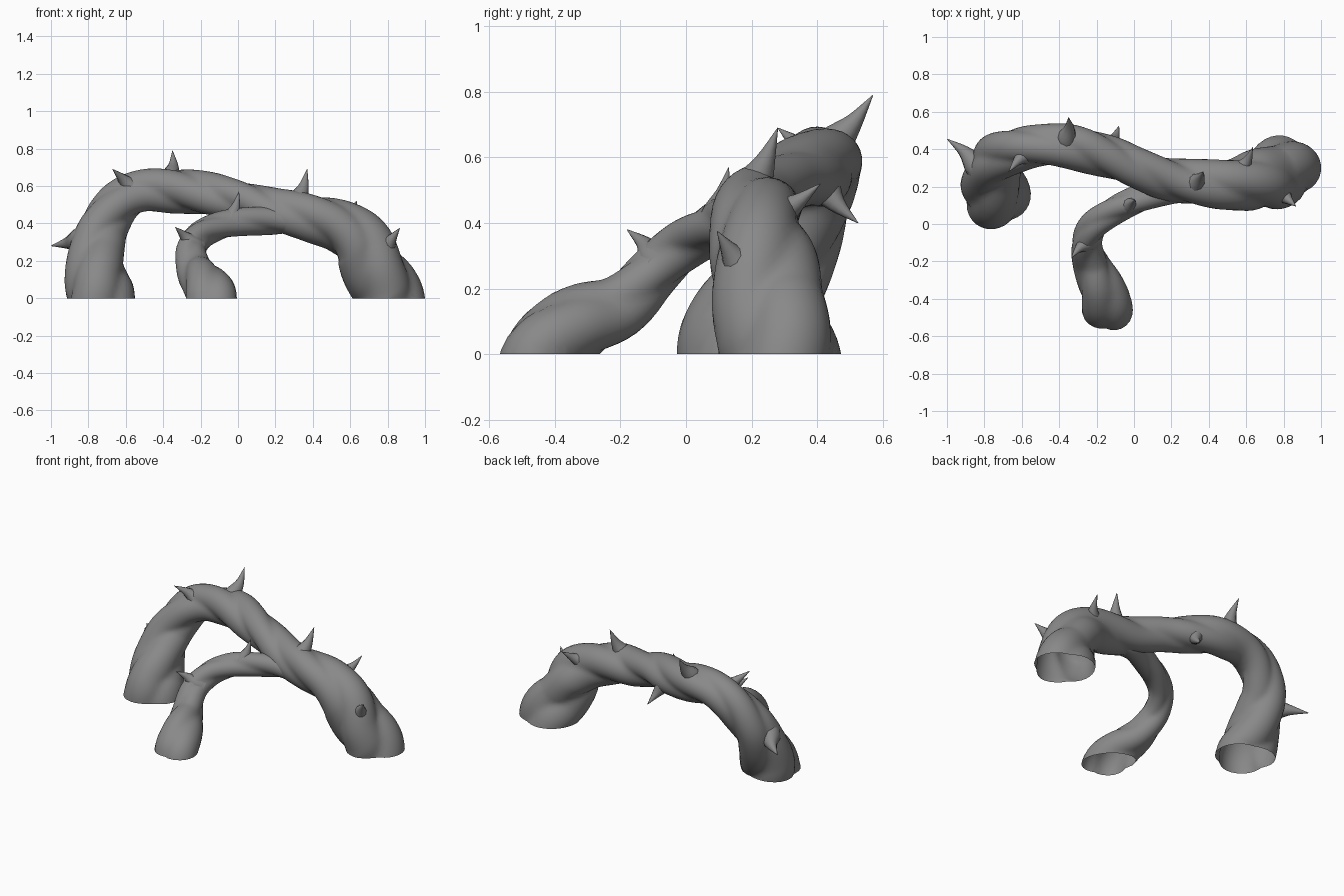
import bpy, bmesh, math
from mathutils import Vector

cube = bpy.data.objects.get("Cube")
if cube:
    bpy.data.objects.remove(cube, do_unlink=True)

bark = bpy.data.materials.new("grey_bark")
bark.use_nodes = True
colour = (0.25, 0.25, 0.25, 1)
bark.diffuse_color = colour
bark.node_tree.nodes["Principled BSDF"].inputs["Base Color"].default_value = colour


def smooth_path(keys, steps):
    """Catmull-Rom through (x, y, z, radius) keys."""
    pts = [Vector(k) for k in keys]
    pts = [2 * pts[0] - pts[1]] + pts + [2 * pts[-1] - pts[-2]]
    out = []
    for a, b, c, d in zip(pts, pts[1:], pts[2:], pts[3:]):
        for i in range(steps):
            t = i / steps
            out.append(0.5 * (2 * b + (c - a) * t + (2 * a - 5 * b + 4 * c - d) * t * t
                              + (3 * b - a - 3 * c + d) * t ** 3))
    return out + [pts[-2]]


def sweep(name, keys, steps, sides, lobe=0.0, twist=0.0, phase=0.0, grounded=False):
    """Sweep a lobed, twisting section along the keys."""
    path = smooth_path(keys, steps)
    bm = bmesh.new()
    rings, travelled, normal = [], 0.0, None
    for i, p in enumerate(path):
        here = p.to_3d()
        before = path[max(i - 1, 0)].to_3d()
        tangent = (path[min(i + 1, len(path) - 1)].to_3d() - before).normalized()
        travelled += (here - before).length
        normal = normal or tangent.orthogonal()
        normal = (normal - tangent * normal.dot(tangent)).normalized()
        side = tangent.cross(normal)
        ring = []
        for j in range(sides):
            angle = math.tau * j / sides
            f = angle - twist * travelled - phase
            # rounded strands meeting in creases, with a slow lumpy swell
            r = p.w * (1 + lobe * (abs(math.cos(1.5 * f)) - 0.64) * 1.3
                       + lobe * 0.25 * math.sin(f + 9 * travelled))
            ring.append(bm.verts.new(here + r * (normal * math.cos(angle) + side * math.sin(angle))))
        rings.append(ring)
    for low, high in zip(rings, rings[1:]):
        for j in range(sides):
            k = (j + 1) % sides
            bm.faces.new((low[j], low[k], high[k], high[j]))
    if grounded:
        # open, hollow feet cut level with the ground
        bmesh.ops.bisect_plane(bm, geom=bm.verts[:] + bm.edges[:] + bm.faces[:],
                               plane_co=(0, 0, 0), plane_no=(0, 0, 1), clear_inner=True)
    else:
        bm.faces.new(rings[-1])
    mesh = bpy.data.meshes.new(name)
    bm.to_mesh(mesh)
    bm.free()
    mesh.materials.append(bark)
    ob = bpy.data.objects.new(name, mesh)
    bpy.context.collection.objects.link(ob)
    bpy.ops.object.select_all(action='DESELECT')
    ob.select_set(True)
    bpy.context.view_layer.objects.active = ob
    bpy.ops.object.shade_smooth_by_angle(angle=math.radians(40))


# Main arch, from the right foot over the top to the left foot
main_keys = [
    (-.735, .15, -.16, .165), (-.735, .15, 0, .176), (-.75, .19, .11, .168),
    (-.755, .28, .25, .145), (-.73, .35, .38, .13), (-.635, .40, .51, .118),
    (-.5, .42, .575, .11), (-.32, .415, .575, .117), (-.15, .365, .55, .113),
    (.02, .295, .52, .105), (.2, .235, .465, .114), (.38, .21, .435, .125),
    (.54, .215, .39, .137), (.66, .23, .30, .158), (.735, .25, .16, .168),
    (.80, .295, .03, .18), (.825, .305, -.13, .175)]
sweep("main_root", main_keys, 7, 36, .15, 5.0, 0.6, True)

# Thinner front branch joining the arch
branch_keys = [
    (-.125, -.46, -.14, .12), (-.14, -.44, -.01, .135), (-.18, -.34, .085, .12),
    (-.23, -.21, .145, .095), (-.258, -.1, .25, .08), (-.21, .0, .335, .076),
    (-.1, .08, .385, .074), (.04, .14, .41, .074), (.18, .19, .42, .08),
    (.32, .205, .42, .08)]
sweep("front_branch", branch_keys, 6, 28, .14, 6.0, 0.0, True)

# Thorns: base, tip, base radius
thorns = {
    "crown_thorn": ((-.36, .46, .65), (-.35, .57, .79), .055),
    "left_arch_thorn": ((.32, .21, .52), (.37, .28, .69), .06),
    "right_leg_thorn": ((-.85, .32, .31), (-1, .455, .28), .065),
    "right_shoulder_thorn": ((-.56, .38, .58), (-.67, .28, .69), .06),
    "branch_top_thorn": ((-.03, .1, .44), (.005, .13, .57), .045),
    "branch_side_thorn": ((-.25, -.1, .295), (-.335, -.18, .38), .05),
    "left_back_thorn": ((.57, .29, .43), (.635, .41, .52), .05),
    "back_thorn": ((-.13, .42, .51), (-.08, .525, .4), .055),
    "left_front_thorn": ((.785, .17, .26), (.865, .095, .375), .06)}
for name, (base, tip, radius) in thorns.items():
    a, b = Vector(base), Vector(tip)
    along = b - a
    root = a - along * 0.3
    bend = a.lerp(b, 0.45) + along.cross(Vector((0.3, -0.2, 0.6))) * 0.1
    sweep(name, [(*root, radius * 1.2), (*a, radius), (*bend, radius * 0.5), (*b, 0.001)], 4, 10)
